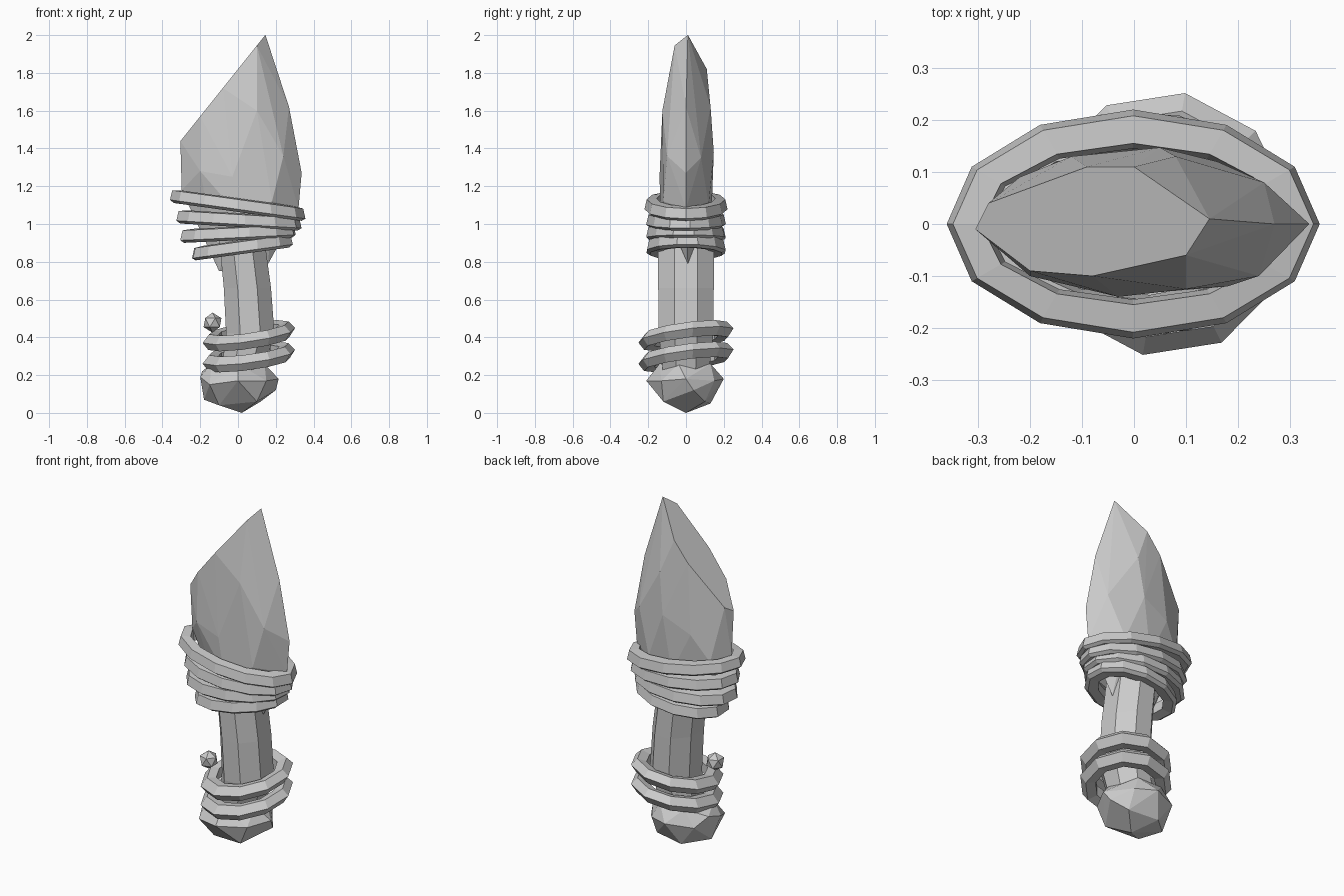
import bpy, bmesh
from math import cos, sin, pi

if "Cube" in bpy.data.objects:
    bpy.data.objects.remove(bpy.data.objects["Cube"], do_unlink=True)

GREY = (0.6, 0.6, 0.6, 1)
stone = bpy.data.materials.new("grey stone")
stone.use_nodes = True
stone.diffuse_color = GREY
stone.node_tree.nodes["Principled BSDF"].inputs["Base Color"].default_value = GREY


def finish(name, bm):
    bmesh.ops.recalc_face_normals(bm, faces=bm.faces)
    mesh = bpy.data.meshes.new(name)
    bm.to_mesh(mesh)
    bm.free()
    mesh.materials.append(stone)
    obj = bpy.data.objects.new(name, mesh)
    bpy.context.collection.objects.link(obj)
    return obj


def chipped_stone(name, points):
    """Faceted stone: the convex hull of a few corner points."""
    bm = bmesh.new()
    for p in points:
        bm.verts.new(p)
    bmesh.ops.convex_hull(bm, input=bm.verts)
    bmesh.ops.delete(bm, geom=[v for v in bm.verts if not v.link_faces], context='VERTS')
    bmesh.ops.dissolve_limit(bm, angle_limit=0.03, verts=bm.verts, edges=bm.edges)
    return finish(name, bm)


def bridge(bm, a, b):
    for i in range(len(a)):
        j = (i + 1) % len(a)
        bm.faces.new((a[i], a[j], b[j], b[i]))


def binding(name, left, right, z_left, z_right, y_radius, slope_y, profile, sides, turn):
    """Tilted, faceted oval band with the given (inset, height) profile."""
    cx, rx = (left + right) / 2, (right - left) / 2
    cz, slope_x = (z_left + z_right) / 2, (z_right - z_left) / (right - left)
    bm = bmesh.new()
    loops = []
    for inset, h in profile:
        loop = []
        for i in range(sides):
            a = 2 * pi * i / sides + turn
            x, y = (rx - inset) * cos(a), (y_radius - inset) * sin(a)
            loop.append(bm.verts.new((cx + x, y, cz + slope_x * x + slope_y * y + h)))
        loops.append(loop)
    for k in range(len(loops)):
        bridge(bm, loops[k], loops[(k + 1) % len(loops)])
    return finish(name, bm)


# Blade: slanted flat cut on top, broad shoulders, wedge-shaped root
cut = [(0.145, 0.01), (0.10, -0.06), (-0.08, -0.10), (-0.20, -0.09),
       (-0.305, -0.01), (-0.28, 0.04), (-0.09, 0.11), (0.0, 0.11)]
blade = [(x, y, 1.82 + 1.25 * x) for x, y in cut]
blade += [(0.27, 0, 1.62), (0.337, 0, 1.27), (0.32, 0, 1.08), (-0.298, 0, 1.18),
          (0.10, -0.125, 1.6), (0.24, -0.10, 1.36), (-0.03, -0.14, 1.25),
          (-0.20, -0.10, 1.28), (0.18, -0.12, 1.12), (0.08, 0.13, 1.62),
          (0.05, 0.147, 1.38), (0.25, 0.08, 1.35), (-0.12, 0.13, 1.3),
          (-0.22, 0.09, 1.15), (0.16, 0.12, 1.1), (0.0, -0.135, 1.05),
          (0.0, 0.135, 1.05), (-0.10, 0, 0.75), (0.16, 0.01, 0.79)]
chipped_stone("blade", blade)

# Handle: slightly bent eight-sided grip
bm = bmesh.new()
rows = []
for cx, z, rx, ry in [(0.02, 0.2, 0.11, 0.12), (0.065, 0.42, 0.128, 0.145),
                      (0.05, 0.66, 0.125, 0.147), (0.02, 0.92, 0.12, 0.147)]:
    rows.append([bm.verts.new((cx + rx * cos(a) / cos(pi / 8), ry * sin(a) / cos(pi / 8), z))
                 for a in [pi / 8 + pi / 4 * i for i in range(8)]])
for low, high in zip(rows, rows[1:]):
    bridge(bm, low, high)
bm.faces.new(rows[0])
bm.faces.new(rows[-1])
finish("handle", bm)

# Bindings around the blade root
flat_band = [(0, -0.022), (0.012, 0.03), (0.065, 0.036), (0.075, -0.03), (0.02, -0.036)]
for i, spec in enumerate([(-0.36, 0.357, 1.15, 1.05, 0.22), (-0.328, 0.338, 1.04, 1.0, 0.212),
                          (-0.312, 0.312, 0.935, 0.965, 0.215), (-0.25, 0.297, 0.84, 0.915, 0.215)]):
    binding("blade_binding_%d" % (i + 1), *spec, 0.0, flat_band, 12, 0.1 * i)

# Bindings around the grip
ridged_band = [(0, 0), (0.035, 0.04), (0.085, 0.03), (0.085, -0.03), (0.03, -0.042)]
for i, spec in enumerate([(-0.19, 0.305, 0.375, 0.445, 0.255), (-0.19, 0.305, 0.265, 0.33, 0.255)]):
    binding("grip_binding_%d" % (i + 1), *spec, 0.13, ridged_band, 10, 0.15)

# Small knot at the side of the grip
bm = bmesh.new()
bmesh.ops.create_icosphere(bm, subdivisions=1, radius=0.053)
knot = finish("knot", bm)
knot.location = (-0.135, -0.08, 0.478)

# Pommel: rounded, chipped stone
chipped_stone("pommel", [
    (0.02, 0.0, 0.0), (-0.10, -0.08, 0.04), (-0.18, 0.02, 0.07), (-0.06, 0.13, 0.05),
    (0.12, 0.10, 0.06), (0.10, -0.12, 0.06), (-0.20, -0.04, 0.19), (-0.15, -0.15, 0.15),
    (0.0, -0.21, 0.17), (0.15, -0.13, 0.17), (0.215, 0.0, 0.18), (0.20, 0.04, 0.12),
    (0.12, 0.15, 0.17), (0.0, 0.20, 0.18), (-0.15, 0.14, 0.17), (-0.19, 0.06, 0.22),
    (-0.14, -0.06, 0.26), (0.0, -0.14, 0.26), (0.14, -0.04, 0.26), (0.08, 0.13, 0.26),
    (-0.08, 0.13, 0.26)])
